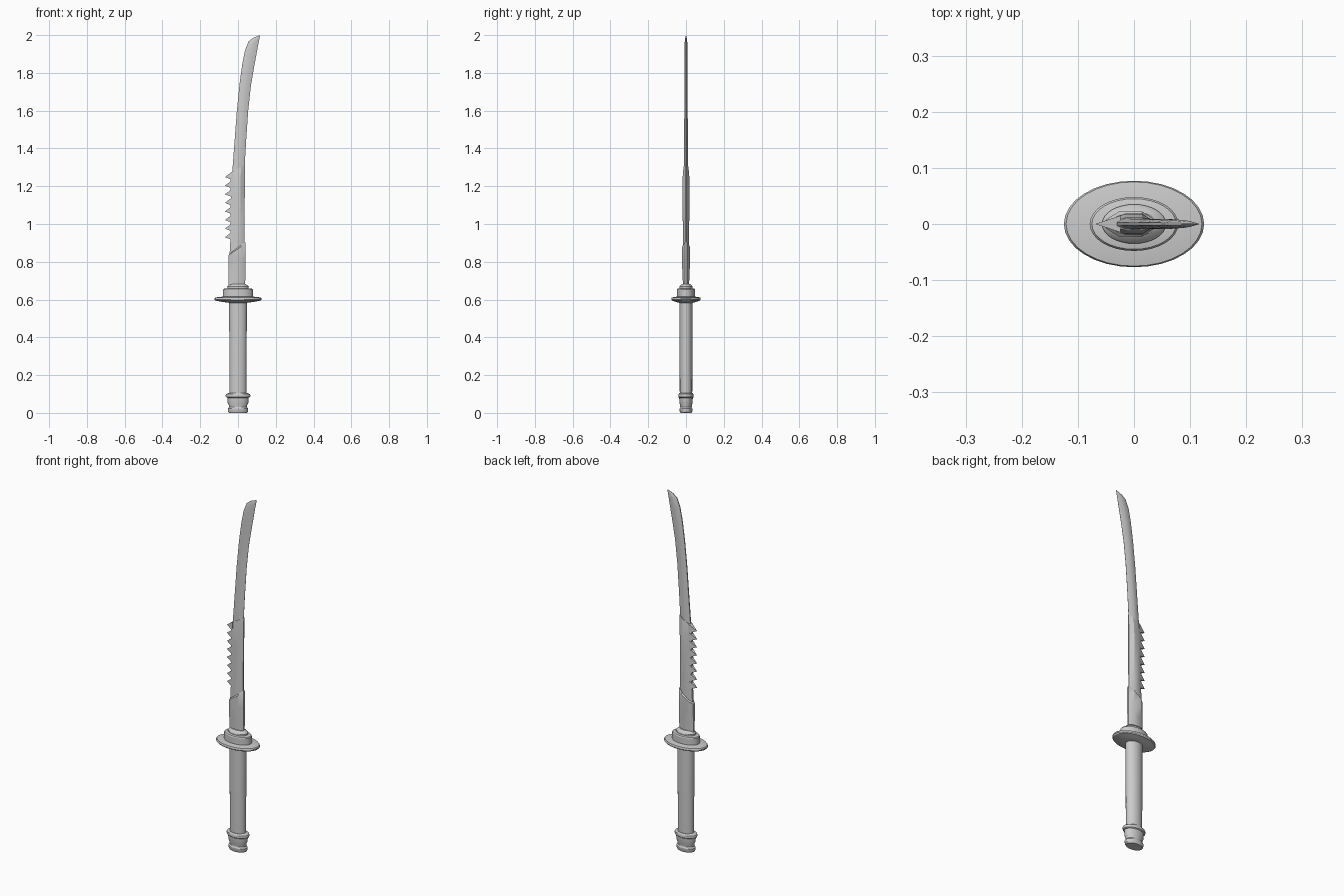
import bpy, bmesh, math


def finish(name, verts, faces, angle=30):
    mesh = bpy.data.meshes.new(name)
    mesh.from_pydata(verts, [], faces)
    bm = bmesh.new()
    bm.from_mesh(mesh)
    bmesh.ops.remove_doubles(bm, verts=bm.verts, dist=1e-5)
    bmesh.ops.recalc_face_normals(bm, faces=bm.faces)
    bm.to_mesh(mesh)
    bm.free()
    ob = bpy.data.objects.new(name, mesh)
    bpy.context.collection.objects.link(ob)
    bpy.ops.object.select_all(action='DESELECT')
    ob.select_set(True)
    bpy.context.view_layer.objects.active = ob
    bpy.ops.object.shade_smooth_by_angle(angle=math.radians(angle))
    return ob


def skin(name, rings):
    """Join equal-sized rings of points and cap both ends."""
    n = len(rings[0])
    verts = [p for r in rings for p in r]
    faces = [(k * n + i, k * n + (i + 1) % n, (k + 1) * n + (i + 1) % n, (k + 1) * n + i)
             for k in range(len(rings) - 1) for i in range(n)]
    faces += [tuple(range(n))[::-1], tuple(range((len(rings) - 1) * n, len(rings) * n))]
    return finish(name, verts, faces)


def oval(name, profile, n=32):
    """Elliptical lathe from (x radius, y radius, z)."""
    return skin(name, [[(rx * math.cos(i * math.tau / n), ry * math.sin(i * math.tau / n), z)
                        for i in range(n)] for rx, ry, z in profile])


def blade(name, stations, section):
    """Loft along (left x, left z, right x, right z, half thickness)."""
    rings = []
    for xl, zl, xr, zr, t in stations:
        side = [(xl + (xr - xl) * f, t * w, zl + (zr - zl) * f) for f, w in section]
        rings.append([(x, -y, z) for x, y, z in side] + side[::-1])
    return skin(name, rings)


# Pommel with flared foot and upper ring
oval("pommel", [(.048, .030, 0), (.053, .033, .006), (.054, .034, .022), (.047, .030, .030),
                (.048, .031, .040), (.055, .035, .055), (.056, .036, .082)])
oval("pommel_ring", [(.056, .036, .080), (.064, .040, .084), (.066, .041, .092),
                     (.064, .040, .099), (.048, .035, .106)])

# Oval grip
oval("grip", [(.045, .033, .09), (.046, .034, .35), (.047, .034, .60)])

# Thin oval guard and stepped collar
oval("guard", [(.050, .036, .583), (.085, .055, .588), (.120, .074, .595), (.125, .077, .600),
               (.125, .077, .606), (.121, .075, .611), (.078, .048, .616)])
oval("collar", [(.079, .048, .612), (.079, .048, .652), (.075, .045, .657), (.054, .034, .660)])
oval("upper_collar", [(.056, .035, .655), (.057, .035, .668), (.050, .030, .676), (.040, .022, .682)])

# Blade sleeve with slanted top
blade("blade_sleeve", [(-.050, .67, .038, .67, .016), (-.050, .75, .039, .75, .019),
                       (-.050, .80, .040, .82, .022), (-.050, .835, .040, .895, .022),
                       (-.046, .842, .038, .905, .016)],
      [(0, .35), (.25, 1), (.72, 1), (1, .3)])

# Thick serrated middle of the blade
blade("blade_middle", [(-.048, .78, .034, .78, .015), (-.040, .92, .034, .92, .016),
                       (-.038, 1.15, .036, 1.17, .019), (-.040, 1.22, .037, 1.26, .018),
                       (-.034, 1.275, .038, 1.315, .012)],
      [(0, .4), (.3, 1), (.7, 1), (1, .2)])

# Curved upper blade
blade("blade_tip", [(-.032, 1.20, .033, 1.20, .012), (-.030, 1.28, .035, 1.30, .011),
                    (-.018, 1.44, .043, 1.44, .010), (-.006, 1.60, .054, 1.60, .009),
                    (.008, 1.74, .068, 1.73, .009), (.023, 1.85, .085, 1.83, .009),
                    (.037, 1.92, .098, 1.90, .008), (.056, 1.967, .108, 1.955, .007),
                    (.080, 1.985, .113, 1.98, .005), (.117, 2.0, .117, 2.0, 0)],
      [(0, .3), (.25, .9), (.62, 1), (1, .05)])

# Row of saw teeth on the spine
verts, faces = [], []
for i in range(8):
    z, b = .93 + i * .0455, len(verts)
    verts += [(-.024, -.015, z + .034), (-.024, .015, z + .034),
              (-.024, .015, z - .018), (-.024, -.015, z - .018), (-.069, 0, z)]
    faces += [(b, b + 1, b + 2, b + 3)] + [(b + j, b + (j + 1) % 4, b + 4) for j in range(4)]
finish("saw_teeth", verts, faces)
